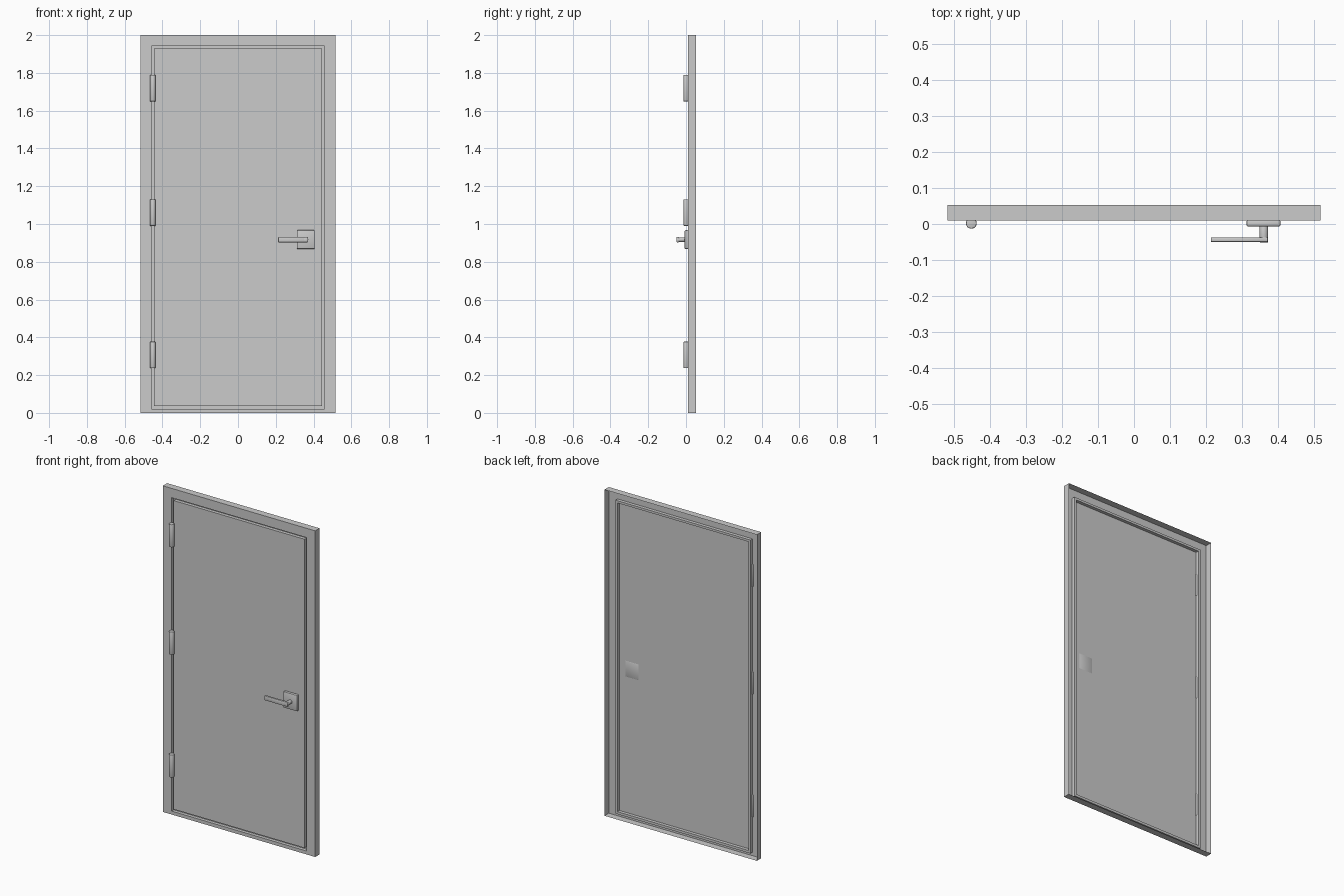
import bpy, bmesh
from mathutils import Matrix

if "Cube" in bpy.data.objects:
    bpy.data.objects.remove(bpy.data.objects["Cube"])

FRONT, DEEP, BACK = 0.010, 0.030, 0.052


def finish(name, bm, smooth=False):
    mesh = bpy.data.meshes.new(name)
    bm.to_mesh(mesh)
    bm.free()
    ob = bpy.data.objects.new(name, mesh)
    bpy.context.collection.objects.link(ob)
    if smooth:
        bpy.ops.object.select_all(action='DESELECT')
        ob.select_set(True)
        bpy.context.view_layer.objects.active = ob
        bpy.ops.object.shade_smooth_by_angle(angle=0.6)
    return ob


def nested_sheet(name, loops, cap=False):
    """Skin rectangles (half width, bottom, top, y) from outside to inside."""
    bm = bmesh.new()
    rings = [[bm.verts.new((x, y, z)) for x, z in ((-w, b), (w, b), (w, t), (-w, t))]
             for w, b, t, y in loops]
    for a, b in zip(rings, rings[1:]):
        for i in range(4):
            j = (i + 1) % 4
            bm.faces.new((a[i], a[j], b[j], b[i]))
    if cap:
        bm.faces.new(rings[-1])
    return finish(name, bm)


def bevel_box(name, x, y, z, bevel, segments=2):
    bm = bmesh.new()
    size = [b - a for a, b in (x, y, z)]
    mid = [(a + b) / 2 for a, b in (x, y, z)]
    bmesh.ops.create_cube(bm, size=1, matrix=Matrix.Translation(mid) @ Matrix.Diagonal((*size, 1)))
    bmesh.ops.bevel(bm, geom=bm.edges[:], offset=bevel, segments=segments,
                    profile=0.5, affect='EDGES')
    return finish(name, bm, True)


def cylinder(name, centre, radius, length, along_y=False, bevel=0):
    bm = bmesh.new()
    m = Matrix.Translation(centre)
    if along_y:
        m = m @ Matrix.Rotation(1.5707963, 4, 'X')
    bmesh.ops.create_cone(bm, cap_ends=True, segments=20, radius1=radius,
                          radius2=radius, depth=length, matrix=m)
    if bevel:
        rims = [e for e in bm.edges if any(len(f.verts) > 4 for f in e.link_faces)]
        bmesh.ops.bevel(bm, geom=rims, offset=bevel, segments=2, profile=0.5, affect='EDGES')
    return finish(name, bm, True)


# open-backed frame with a groove around the opening
nested_sheet("door_frame", [
    (0.517, 0.0, 2.0, BACK),
    (0.517, 0.0, 2.0, FRONT),
    (0.458, 0.021, 1.943, FRONT),
    (0.458, 0.021, 1.943, DEEP),
    (0.444, 0.036, 1.929, DEEP)])

# door panel rising from the groove, flush with the frame
nested_sheet("door_panel", [
    (0.444, 0.036, 1.929, DEEP),
    (0.444, 0.036, 1.929, FRONT)], cap=True)

# hinge barrels
for label, z in (("lower", 0.307), ("middle", 1.06), ("upper", 1.719)):
    cylinder(f"{label}_hinge", (-0.451, 0.002, z), 0.015, 0.14, bevel=0.003)

# handle: plate, spindle, lever
bevel_box("handle_plate", (0.312, 0.406), (-0.007, 0.011), (0.868, 0.967), 0.004)
cylinder("handle_spindle", (0.36, -0.0275, 0.917), 0.012, 0.047, along_y=True, bevel=0.002)
bevel_box("handle_lever", (0.213, 0.371), (-0.050, -0.037), (0.903, 0.931), 0.003)
